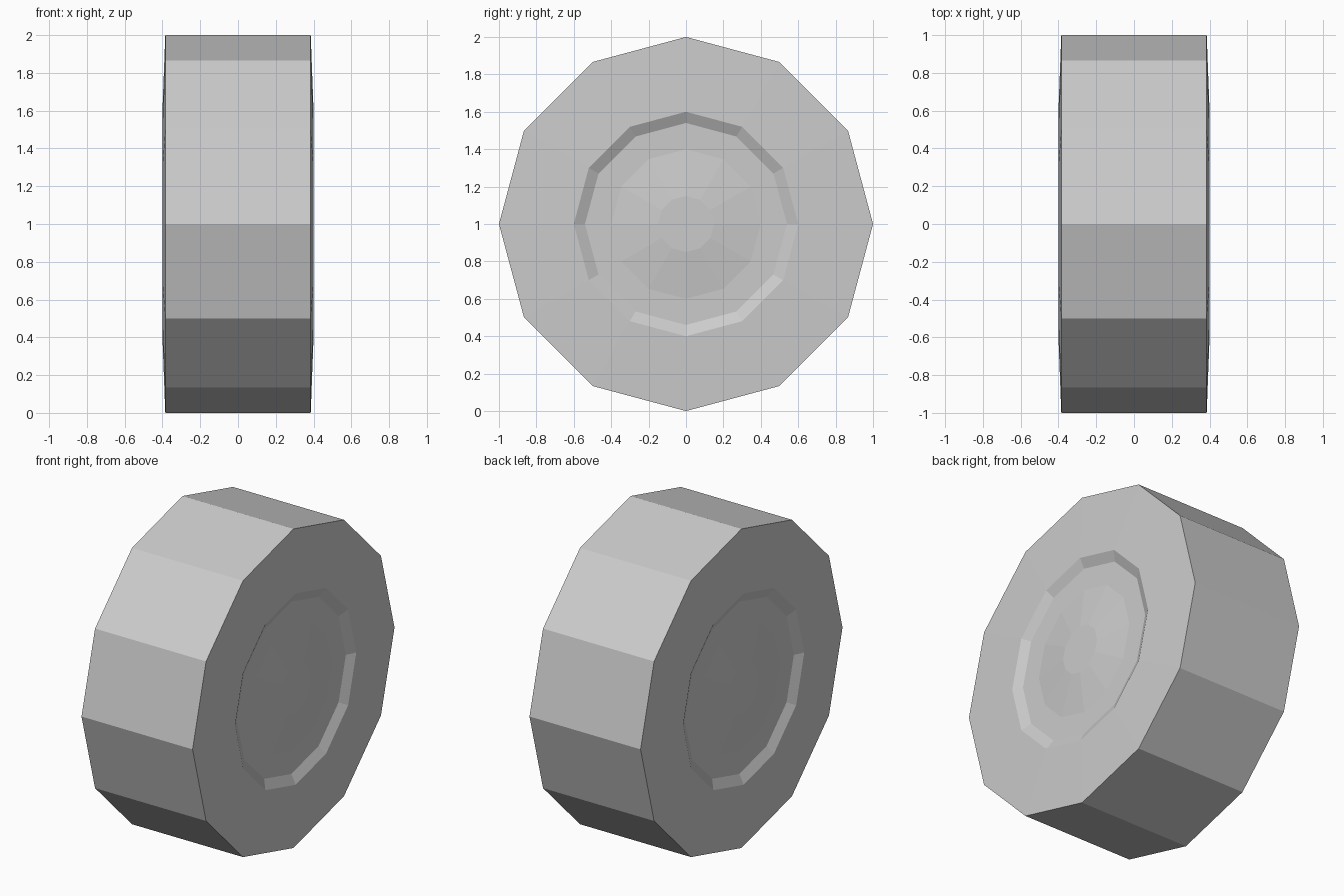
import bpy, bmesh, math

if "Cube" in bpy.data.objects:
    bpy.data.objects.remove(bpy.data.objects["Cube"])

SIDES = 12
CENTER_Z = 1.0


def lathe(name, profile, cap_last=False):
    """Spin an (x, radius) profile around the wheel axle (x axis)."""
    bm = bmesh.new()
    rings = []
    for x, r in profile:
        angles = [2 * math.pi * i / SIDES for i in range(SIDES)]
        rings.append([bm.verts.new((x, r * math.cos(a), r * math.sin(a))) for a in angles])
    for a, b in zip(rings, rings[1:]):
        for i in range(SIDES):
            j = (i + 1) % SIDES
            bm.faces.new((a[i], b[i], b[j], a[j]))
    if cap_last:
        bm.faces.new(rings[-1])
    bmesh.ops.recalc_face_normals(bm, faces=bm.faces)
    # open discs have no inside, so make sure they face away from the centre
    if cap_last:
        side = 1 if profile[0][0] > 0 else -1
        if sum(f.normal.x * f.calc_area() for f in bm.faces) * side < 0:
            bmesh.ops.reverse_faces(bm, faces=bm.faces)
    else:
        if sum(f.normal.dot(f.calc_center_median()) for f in bm.faces) < 0:
            bmesh.ops.reverse_faces(bm, faces=bm.faces)
    mesh = bpy.data.meshes.new(name)
    bm.to_mesh(mesh)
    bm.free()
    obj = bpy.data.objects.new(name, mesh)
    obj.location.z = CENTER_Z
    bpy.context.collection.objects.link(obj)
    return obj


# Tyre: tread and slightly bulging side walls
lathe("tyre", [(-0.40, 0.6), (-0.385, 1.0), (0.385, 1.0), (0.40, 0.6)])

# Recessed rim with a shallow raised hub on each side
for label, s in (("right", 1), ("left", -1)):
    lathe("rim_" + label,
          [(s * 0.40, 0.60), (s * 0.37, 0.54), (s * 0.37, 0.40), (s * 0.40, 0.15)],
          cap_last=True)
